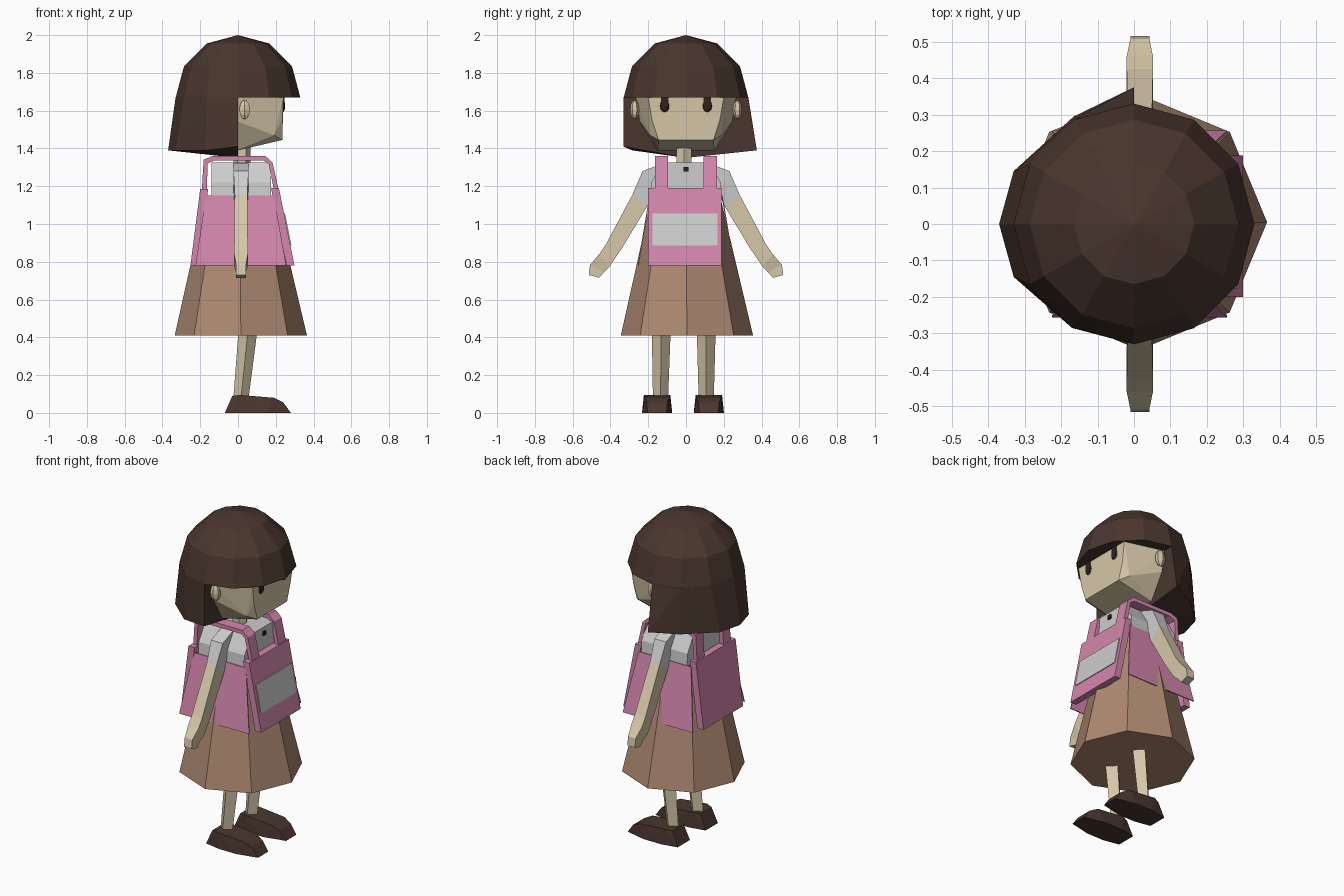
import bpy, bmesh, math
from mathutils import Vector

if "Cube" in bpy.data.objects:
    bpy.data.objects.remove(bpy.data.objects["Cube"])


def material(name, rgb):
    m = bpy.data.materials.new(name)
    m.diffuse_color = (*rgb, 1)
    m.use_nodes = True
    m.node_tree.nodes["Principled BSDF"].inputs["Base Color"].default_value = m.diffuse_color
    return m


HAIR = material("dark brown", (0.068, 0.037, 0.027))
SKIN = material("skin", (0.67, 0.57, 0.39))
PINK = material("pink", (0.66, 0.24, 0.42))
BROWN = material("skirt brown", (0.42, 0.25, 0.165))
WHITE = material("light grey", (0.61, 0.61, 0.61))
DARK = material("near black", (0.03, 0.016, 0.013))


def finish(name, bm, mat):
    bmesh.ops.recalc_face_normals(bm, faces=bm.faces)
    me = bpy.data.meshes.new(name)
    bm.to_mesh(me)
    bm.free()
    me.materials.append(mat)
    ob = bpy.data.objects.new(name, me)
    bpy.context.collection.objects.link(ob)
    return ob


def hull(name, pts, mat):
    """Convex solid around a few points."""
    bm = bmesh.new()
    for p in pts:
        bm.verts.new(p)
    bmesh.ops.convex_hull(bm, input=bm.verts[:])
    bmesh.ops.dissolve_limit(bm, angle_limit=0.02, verts=bm.verts[:], edges=bm.edges[:])
    return finish(name, bm, mat)


def loft(name, rings, mat):
    """Join rings of equal size and cap both ends."""
    bm = bmesh.new()
    loops = [[bm.verts.new(p) for p in r] for r in rings]
    n = len(loops[0])
    for a, b in zip(loops, loops[1:]):
        for i in range(n):
            j = (i + 1) % n
            bm.faces.new((a[i], a[j], b[j], b[i]))
    bm.faces.new(loops[0])
    bm.faces.new(loops[-1])
    return finish(name, bm, mat)


def ring(cx, cy, z, r, n):
    return [(cx + r * math.cos(2 * math.pi * i / n),
             cy + r * math.sin(2 * math.pi * i / n), z) for i in range(n)]


def ball(name, loc, size, mat, seg=8):
    bm = bmesh.new()
    bmesh.ops.create_uvsphere(bm, u_segments=seg, v_segments=6, radius=1)
    for v in bm.verts:
        v.co = Vector([v.co[i] * size[i] + loc[i] for i in range(3)])
    return finish(name, bm, mat)


def box(name, x, y, z, mat):
    return hull(name, [(a, b, c) for a in x for b in y for c in z], mat)


# hair: upper half of a 12-sided sphere, plus the long back half
cap = [(0, 0, 2.0)]
for k in (1, 2, 3):
    a = math.radians(30 * k)
    cap += ring(0, 0, 1.67 + 0.33 * math.cos(a), 0.33 * math.sin(a), 12)
hull("hair_cap", cap, HAIR)
top = [p for p in ring(0, 0, 1.672, 0.33, 12) if p[0] < 0.01]
ends = [(0, .375, 1.39), (-.165, .295, 1.39), (-.33, .145, 1.39), (-.37, 0, 1.39),
        (-.33, -.145, 1.39), (-.17, -.285, 1.39), (0, -.33, 1.41), (0, 0, 1.35)]
hull("hair_back", top + ends, HAIR)

# faceted head
half = [(.24, .2, 1.67), (.235, .145, 1.445), (.19, .19, 1.47), (-.02, .27, 1.67),
        (-.02, .25, 1.55), (-.02, .15, 1.385), (.235, .18, 1.55)]
hull("head", [(x, s * y, z) for x, y, z in half for s in (-1, 1)], SKIN)
loft("neck", [ring(.02, -.01, 1.30, .045, 6), ring(.02, -.01, 1.42, .045, 6)], SKIN)
for s in (-1, 1):
    side = "left" if s > 0 else "right"
    ball(side + "_ear", (.035, s * .272, 1.605), (.032, .024, .052), SKIN, 6)
    ball(side + "_eye", (.236, s * .113, 1.625), (.014, .027, .034), DARK)
    box(side + "_lash", (.225, .245), (s * .113 - .02, s * .113 + .02), (1.62, 1.68), DARK)

# shirt and its button
shirt = []
for x in (-.14, .175):
    for s in (-1, 1):
        shirt += [(x, s * .19, 1.14), (x, s * .185, 1.22), (x, s * .12, 1.325)]
hull("shirt", shirt, WHITE)
box("button", (.17, .186), (-.012, .012), (1.278, 1.302), DARK)

# eight-sided skirt
loft("skirt", [ring(.015, .005, .41, .35, 8), ring(.01, 0, 1.15, .18, 8)], BROWN)

# pink panels: sides, front, back
for s in (-1, 1):
    side = "left" if s > 0 else "right"
    hull(side + "_side_panel",
         [(x, s * (y + t), z) for t in (0, .006) for x, y, z in
          ((-.17, .188, 1.15), (.19, .188, 1.15), (-.225, .25, .78), (.255, .25, .78))], PINK)


def slab(name, top_x, low_x, thick, y, z, mat):
    hull(name, [(x + t, b, c) for b in y for t in (0, thick)
                for x, c in ((top_x, z[1]), (low_x, z[0]))], mat)


slab("front_panel", .175, .257, .042, (-.2, .188), (.78, 1.19), PINK)
slab("back_panel", -.2, -.252, .042, (-.2, .188), (.78, 1.185), PINK)
# pale patch follows the slope of the front panel
slope = lambda z: .217 + (1.19 - z) * .2
slab("front_patch", slope(1.055) - .002, slope(.885) - .002, .007,
     (-.178, .166), (.885, 1.055), WHITE)

# shoulder straps
path = [((.218, 1.17), (.192, 1.17)), ((.183, 1.325), (.163, 1.318)),
        ((.145, 1.36), (.135, 1.336)), ((-.135, 1.36), (-.125, 1.336)),
        ((-.182, 1.34), (-.16, 1.32)), ((-.192, 1.17), (-.166, 1.17))]
for name, y0, y1 in (("right_strap", -.165, -.095), ("left_strap", .092, .165)):
    loft(name, [[(o[0], y0, o[1]), (o[0], y1, o[1]), (i[0], y1, i[1]), (i[0], y0, i[1])]
                for o, i in path], PINK)


# arms: outer and inner edge (y, z) with half depth along x
def limb(name, s, rows, mat):
    loft(name, [[(.016 - d, s * o[0], o[1]), (.016 + d, s * o[0], o[1]),
                 (.016 + d, s * i[0], i[1]), (.016 - d, s * i[0], i[1])]
                for o, i, d in rows], mat)


cuff = ((.283, 1.157), (.207, 1.09), .033)
for s in (-1, 1):
    side = "left" if s > 0 else "right"
    limb(side + "_sleeve", s, [((.12, 1.322), (.12, 1.17), .04),
                               ((.23, 1.28), (.17, 1.17), .04), cuff], WHITE)
    limb(side + "_arm", s, [cuff, ((.425, .89), (.34, .87), .036),
                            ((.46, .84), (.405, .775), .036),
                            ((.508, .783), (.435, .745), .026),
                            ((.515, .73), (.46, .715), .026)], SKIN)

    # legs and shoes
    cy = s * .137 - .016
    loft(side + "_leg", [ring(.015, s * .121 - .014, .07, .04, 4),
                         ring(.053, s * .119 - .012, .44, .05, 4)], SKIN)
    profile = [(-.07, 0, .06), (-.03, .09, .055), (.01, .095, .07), (.19, .08, .065),
               (.24, .055, .055), (.28, 0, .05), (.15, 0, .08), (.03, 0, .08)]
    hull(side + "_shoe", [(x, cy + t * w, z) for x, z, w in profile for t in (-1, 1)], HAIR)
